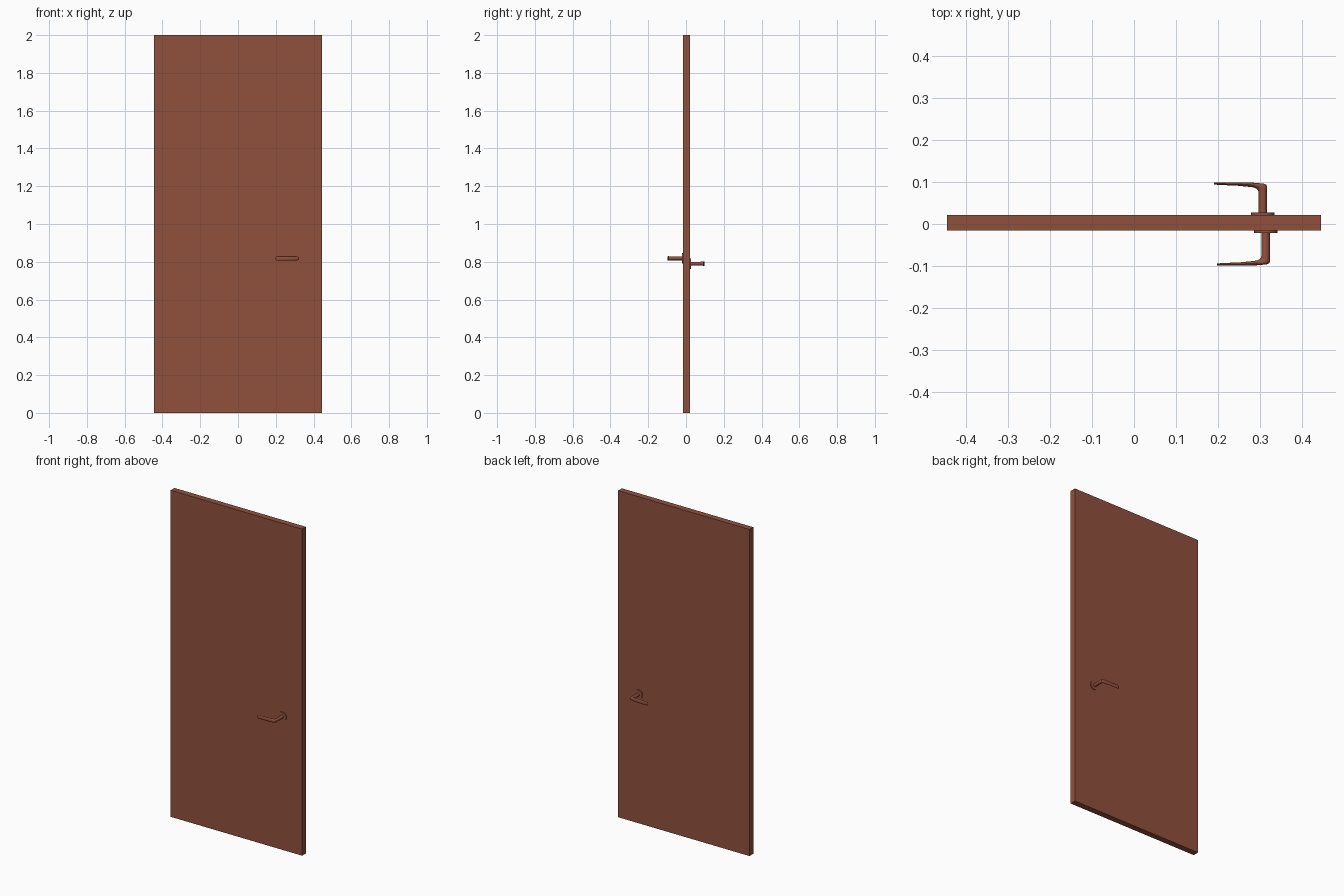
import bpy
import bmesh
import math
from mathutils import Vector, Matrix

default = bpy.data.objects.get("Cube")
if default:
    bpy.data.objects.remove(default, do_unlink=True)

# One reddish brown for everything
brown = bpy.data.materials.new("reddish_brown")
brown.use_nodes = True
colour = (0.28, 0.081, 0.046, 1)
brown.diffuse_color = colour
brown.node_tree.nodes["Principled BSDF"].inputs["Base Color"].default_value = colour


def add_part(name, bm, smooth=False):
    bmesh.ops.recalc_face_normals(bm, faces=bm.faces)
    mesh = bpy.data.meshes.new(name)
    bm.to_mesh(mesh)
    bm.free()
    mesh.materials.append(brown)
    part = bpy.data.objects.new(name, mesh)
    bpy.context.collection.objects.link(part)
    if smooth:
        bpy.ops.object.select_all(action='DESELECT')
        part.select_set(True)
        bpy.context.view_layer.objects.active = part
        bpy.ops.object.shade_smooth_by_angle(angle=math.radians(35))
    return part


# Plain slab
bm = bmesh.new()
bmesh.ops.create_cube(bm, size=1, matrix=Matrix.Translation((0, 0.003, 1)) @ Matrix.Diagonal((0.89, 0.037, 2, 1)))
add_part("door_panel", bm)

# Lever sections: inner edge, outer edge (sideways, outward), half height
SECTIONS = [
    ((-0.01, 0), (0.01, 0), 0.01),
    ((-0.01, 0.055), (0.01, 0.055), 0.01),
    ((-0.011, 0.062), (0.01, 0.07), 0.0105),
    ((-0.015, 0.066), (0.009, 0.075), 0.011),
    ((-0.022, 0.069), (0.002, 0.078), 0.0115),
    ((-0.035, 0.0705), (-0.02, 0.08), 0.0115),
    ((-0.06, 0.073), (-0.055, 0.081), 0.0115),
    ((-0.105, 0.075), (-0.105, 0.081), 0.0115),
    ((-0.112, 0.0755), (-0.112, 0.0807), 0.009),
    ((-0.116, 0.076), (-0.116, 0.0804), 0.004),
]
SIDES = 20


def add_lever(name, x, y, z, out):
    """Loft the oval sections into a bent, tapering lever."""
    bm = bmesh.new()
    rings = []
    for inner, outer, half in SECTIONS:
        a = Vector((x + inner[0], y + out * inner[1], z))
        b = Vector((x + outer[0], y + out * outer[1], z))
        ring = []
        for i in range(SIDES):
            t = math.tau * i / SIDES
            p = (a + b) / 2 + (b - a) / 2 * math.cos(t)
            p.z += half * math.sin(t)
            ring.append(bm.verts.new(p))
        rings.append(ring)
    for r, s in zip(rings, rings[1:]):
        for i in range(SIDES):
            j = (i + 1) % SIDES
            bm.faces.new((r[i], r[j], s[j], s[i]))
    bm.faces.new(rings[0])
    bm.faces.new(rings[-1])
    add_part(name, bm, smooth=True)


def add_rose(name, x, y, z):
    """Round backing plate lying against the door face."""
    bm = bmesh.new()
    bmesh.ops.create_cone(
        bm, cap_ends=True, segments=32, radius1=0.028, radius2=0.028, depth=0.008,
        matrix=Matrix.Translation((x, y, z)) @ Matrix.Rotation(math.pi / 2, 4, 'X'))
    add_part(name, bm, smooth=True)


# A handle on each face, the rear one set slightly lower
for side, x, z, out in (("front", 0.313, 0.818, -1), ("back", 0.306, 0.79, 1)):
    add_lever(side + "_lever", x, out * 0.018, z, out)
    add_rose(side + "_rose", x, 0.003 + out * 0.02, z)
